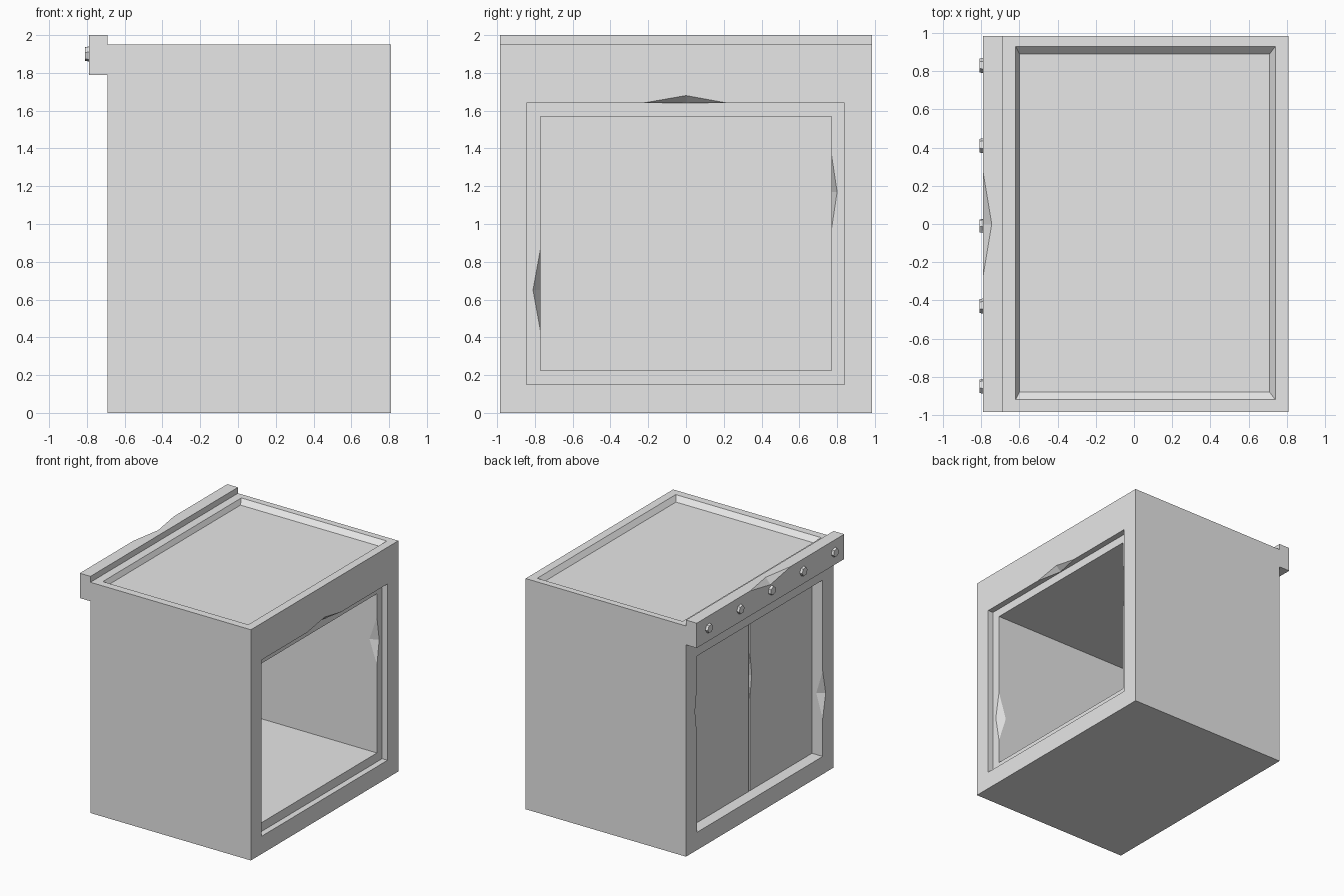
import bpy, bmesh, math, random
from mathutils import Vector, Matrix

random.seed(4)
cube = bpy.data.objects.get("Cube")
if cube:
    bpy.data.objects.remove(cube, do_unlink=True)

grey = bpy.data.materials.new("plain_grey")
grey.use_nodes = True
grey.diffuse_color = (0.8, 0.8, 0.8, 1)
grey.node_tree.nodes["Principled BSDF"].inputs["Base Color"].default_value = (0.8, 0.8, 0.8, 1)


def finish(name, bm):
    bmesh.ops.recalc_face_normals(bm, faces=bm.faces)
    mesh = bpy.data.meshes.new(name)
    bm.to_mesh(mesh)
    bm.free()
    mesh.materials.append(grey)
    obj = bpy.data.objects.new(name, mesh)
    bpy.context.collection.objects.link(obj)
    return obj


def hull(name, points):
    bm = bmesh.new()
    for p in points:
        bm.verts.new(p)
    bmesh.ops.convex_hull(bm, input=bm.verts)
    bmesh.ops.dissolve_limit(bm, angle_limit=0.001, verts=bm.verts, edges=bm.edges)
    return finish(name, bm)


def box(name, xs, ys, zs):
    return hull(name, [(x, y, z) for x in xs for y in ys for z in zs])


def chip(a, b, p, q):
    """Wedge that nicks the edge a-b, reaching p and q on its two faces."""
    a, b, p, q = map(Vector, (a, b, p, q))
    mid = (a + b) / 2
    return hull("chip_cutter", [a, b, p, q, 3 * mid - p - q])


def carve(obj, cutters):
    for c in cutters:
        c.hide_render = True
        mod = obj.modifiers.new("cut", "BOOLEAN")
        mod.operation = "DIFFERENCE"
        mod.solver = "EXACT"
        mod.object = c
    graph = bpy.context.evaluated_depsgraph_get()
    mesh = bpy.data.meshes.new_from_object(obj.evaluated_get(graph))
    obj.modifiers.clear()
    obj.data = mesh
    for c in cutters:
        bpy.data.objects.remove(c, do_unlink=True)


# Main cabinet body
LEFT, RIGHT, DEPTH, TOP = -0.69, 0.81, 0.985, 1.95
body = box("cabinet_body", (LEFT, RIGHT), (-DEPTH, DEPTH), (0, TOP))

# Shallow tray in the top with sloping sides
tray = hull("tray_cutter",
            [(x, y, 1.91) for x in (-0.60, 0.71) for y in (-0.88, 0.89)] +
            [(x, y, 1.99) for x in (-0.64, 0.77) for y in (-0.96, 0.97)])

# Open compartment with a stepped lip, and the door recess on the other side
cutters = [
    tray,
    box("lip_cutter", (0.76, 0.9), (-0.845, 0.84), (0.15, 1.64)),
    box("compartment_cutter", (-0.54, 0.8), (-0.77, 0.77), (0.225, 1.57)),
    box("door_recess_cutter", (-0.8, -0.59), (-0.84, 0.84), (0.15, 1.64)),
    box("door_gap_cutter", (-0.65, -0.565), (-0.01, 0.01), (0.151, 1.639)),
]

# Worn nicks along the edges
cutters += [
    chip((0.81, -0.23, 1.64), (0.81, 0.22, 1.64), (0.81, 0, 1.68), (0.765, 0, 1.64)),
    chip((0.76, -0.77, 0.43), (0.76, -0.77, 0.87), (0.76, -0.81, 0.65), (0.69, -0.77, 0.65)),
    chip((0.76, 0.77, 0.97), (0.76, 0.77, 1.37), (0.76, 0.80, 1.17), (0.69, 0.77, 1.17)),
    chip((LEFT, -0.84, 0.47), (LEFT, -0.84, 0.87), (LEFT, -0.88, 0.67), (-0.63, -0.84, 0.67)),
    chip((LEFT, 0.84, 0.98), (LEFT, 0.84, 1.38), (LEFT, 0.865, 1.18), (-0.63, 0.84, 1.18)),
    chip((-0.59, -0.01, 0.92), (-0.59, -0.01, 1.32), (-0.59, -0.035, 1.12), (-0.57, -0.01, 1.12)),
]
carve(body, cutters)

# Raised rail along the door side, with a nick in its upper edge
rail = box("top_rail", (-0.79, LEFT), (-DEPTH, DEPTH), (1.79, 2.0))
carve(rail, [chip((-0.79, -0.27, 2), (-0.79, 0.27, 2), (-0.745, 0, 2), (-0.79, 0, 1.95))])

# Hexagonal bolt heads, each turned a little differently
for i in range(5):
    bm = bmesh.new()
    turn = Matrix.Rotation(random.uniform(0, math.pi / 3), 4, "Z")
    place = Matrix.Translation((-0.795, -0.85 + 0.42 * i, 1.9))
    bmesh.ops.create_cone(bm, cap_ends=True, segments=6, radius1=0.042, radius2=0.036,
                          depth=0.03, matrix=place @ Matrix.Rotation(-math.pi / 2, 4, "Y") @ turn)
    finish(f"rail_bolt_{i + 1}", bm)
